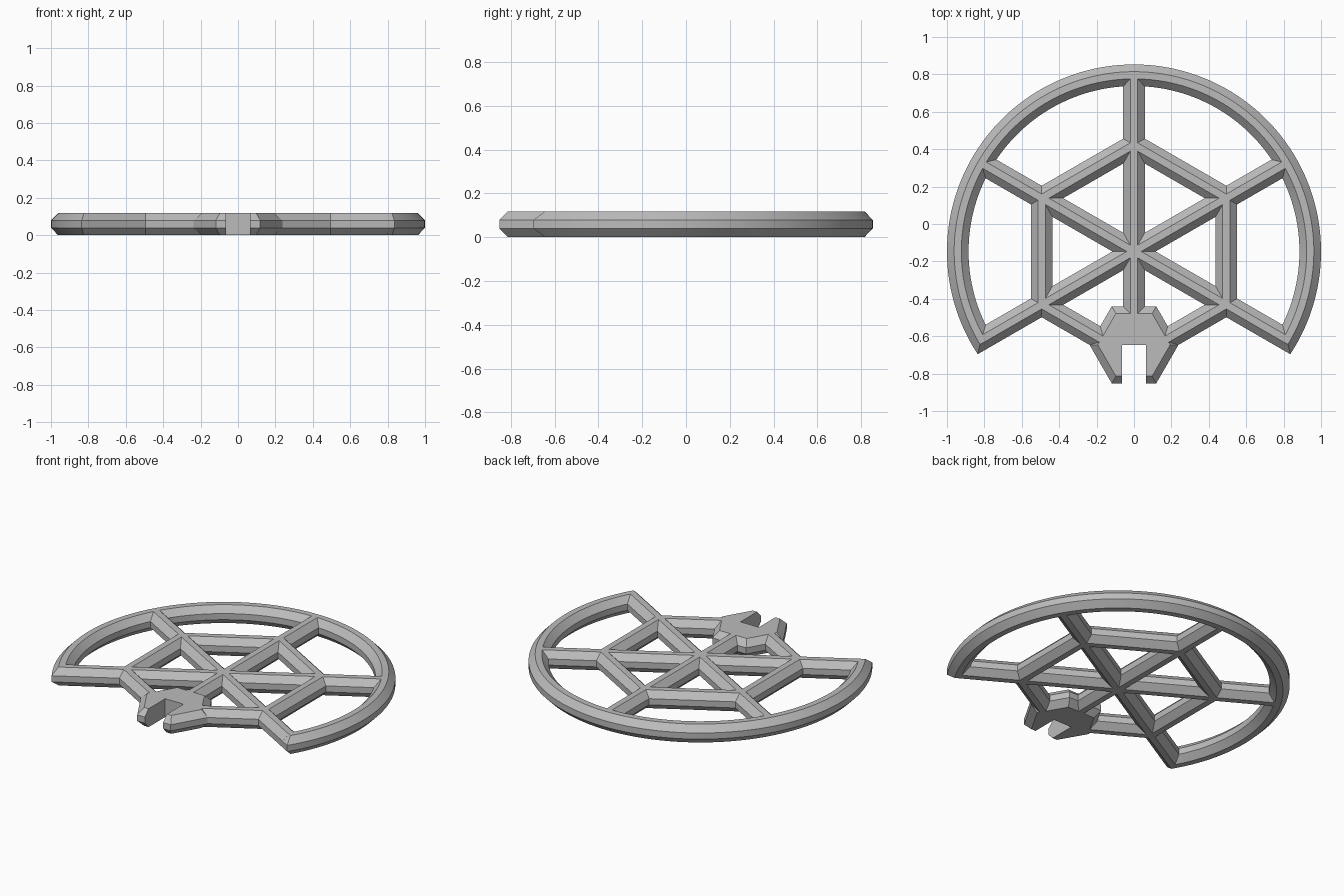
import bpy, bmesh
from math import sin, cos, radians, pi
from mathutils import Vector

cube = bpy.data.objects.get("Cube")
if cube:
    bpy.data.objects.remove(cube, do_unlink=True)

HEIGHT = 0.118
THIRD = HEIGHT / 3
HALF = 0.0577                    # half the width of every beam
FLAT = HALF / 3                  # half the flat top
HUB = Vector((0, -0.147, 0))     # where the spokes meet
NODE = 0.57                      # radius of the inner hexagon
FORK = Vector((0, -0.646, 0))    # middle of the connector

# Chamfered beam section: sideways offset, height
SECTION = [(HALF, THIRD), (HALF, 2 * THIRD), (FLAT, HEIGHT), (-FLAT, HEIGHT),
           (-HALF, 2 * THIRD), (-HALF, THIRD), (-FLAT, 0), (FLAT, 0)]

grey = bpy.data.materials.new("grey")
grey.use_nodes = True
colour = (0.5, 0.5, 0.5, 1)
grey.diffuse_color = colour
grey.node_tree.nodes["Principled BSDF"].inputs["Base Color"].default_value = colour


def finish(bm, name, mirror=False):
    bmesh.ops.recalc_face_normals(bm, faces=bm.faces)
    mesh = bpy.data.meshes.new(name)
    bm.to_mesh(mesh)
    bm.free()
    mesh.materials.append(grey)
    ob = bpy.data.objects.new(name, mesh)
    bpy.context.collection.objects.link(ob)
    if mirror:
        ob.modifiers.new("Mirror", "MIRROR").merge_threshold = 0.0005
    return ob


def loft(loops, caps):
    """Skin a row of closed loops."""
    bm = bmesh.new()
    rows = [[bm.verts.new(p) for p in loop] for loop in loops]
    n = len(rows[0])
    for a, b in zip(rows, rows[1:]):
        for i in range(n):
            j = (i + 1) % n
            bm.faces.new((a[i], a[j], b[j], b[i]))
    if caps:
        bm.faces.new(rows[0])
        bm.faces.new(rows[-1])
    return bm


def polar(angle, radius, centre=HUB):
    a = radians(angle)
    return centre + Vector((cos(a), sin(a), 0)) * radius


def section_at(point, side):
    return [point + side * u + Vector((0, 0, z)) for u, z in SECTION]


def beam(name, start, end, mirror=False):
    d = (end - start).normalized()
    side = Vector((d.y, -d.x, 0))
    return finish(loft([section_at(start, side), section_at(end, side)], True), name, mirror)


# Outer rim: half an arc, its end trimmed flush with the lower spoke, mirrored
steps = 60
loops = []
for i in range(steps + 1):
    a = -36 + 126 * i / steps
    loops.append(section_at(polar(a, 1 - HALF), polar(a, 1, Vector())))
bm = loft(loops, False)
outward = polar(-120, 1, Vector())
for tilt, z in ((0, THIRD), (1, 2 * THIRD), (-1, THIRD)):
    cut = bmesh.ops.bisect_plane(
        bm, geom=bm.verts[:] + bm.edges[:] + bm.faces[:],
        plane_co=HUB + outward * HALF + Vector((0, 0, z)),
        plane_no=outward + Vector((0, 0, tilt)), clear_outer=True)
    edges = [e for e in cut["geom_cut"] if isinstance(e, bmesh.types.BMEdge)]
    bmesh.ops.holes_fill(bm, edges=edges, sides=0)
rim = finish(bm, "outer_rim", True)
bpy.context.view_layer.objects.active = rim
rim.select_set(True)
bpy.ops.object.shade_smooth_by_angle(angle=radians(25))
rim.select_set(False)

# Spokes
REACH = 0.94
beam("centre_spoke", FORK + Vector((0, 0.1, 0)), polar(90, REACH))
beam("rising_spoke", polar(210, REACH), polar(30, REACH))
beam("falling_spoke", polar(150, REACH), polar(-30, REACH))

# Inner hexagon, right half mirrored
nodes = [polar(a, NODE) for a in (90, 30, -30, -90)]
beam("upper_strut", nodes[0], nodes[1], True)
beam("side_strut", nodes[1], nodes[2], True)
beam("lower_strut", nodes[2], nodes[2].lerp(nodes[3], 0.7), True)

# Connector: chamfered hexagon with a slot cut from the front
APOTHEM = 0.206
loops = []
for inset, z in ((2 * FLAT, 0), (0, THIRD), (0, 2 * THIRD), (2 * FLAT, HEIGHT)):
    r = (APOTHEM - inset) / cos(pi / 6)
    loops.append([polar(60 * k, r, FORK) + Vector((0, 0, z)) for k in range(6)])
connector = finish(loft(loops, True), "slotted_connector")

bm = bmesh.new()
bmesh.ops.create_cube(bm, size=1)
bmesh.ops.scale(bm, vec=(0.13, 0.4, 0.4), verts=bm.verts)
bmesh.ops.translate(bm, vec=FORK + Vector((0, -0.2, HEIGHT / 2)), verts=bm.verts)
cutter = finish(bm, "slot_cutter")
cutter.hide_render = True
cutter.hide_viewport = True
slot = connector.modifiers.new("Slot", "BOOLEAN")
slot.operation = "DIFFERENCE"
slot.solver = "EXACT"
slot.object = cutter
